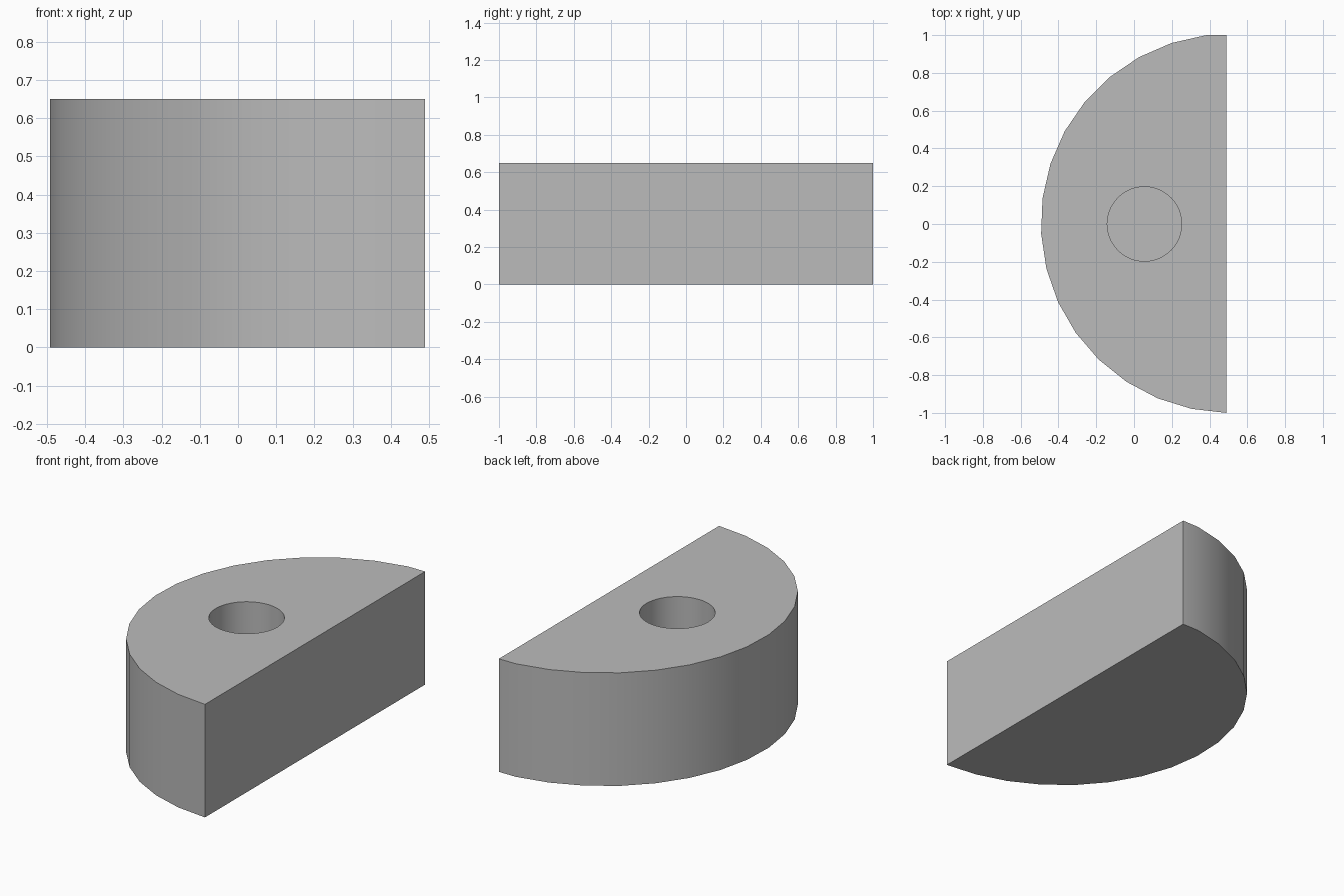
import bpy, bmesh
from math import cos, sin, radians

if "Cube" in bpy.data.objects:
    bpy.data.objects.remove(bpy.data.objects["Cube"], do_unlink=True)

HEIGHT = 0.65
POCKET_DEPTH = 0.4
FLAT_X = 0.49

# Single grey material
grey = bpy.data.materials.new("plain grey")
grey.use_nodes = True
colour = (0.5, 0.5, 0.5, 1)
grey.diffuse_color = colour
grey.node_tree.nodes["Principled BSDF"].inputs["Base Color"].default_value = colour


def prism(name, outline, z0, z1):
    """Extrude a flat outline upward into a closed solid."""
    bm = bmesh.new()
    base = bm.faces.new([bm.verts.new((x, y, z0)) for x, y in outline])
    top = bmesh.ops.extrude_face_region(bm, geom=[base])["geom"]
    bmesh.ops.translate(bm, vec=(0, 0, z1 - z0),
                        verts=[v for v in top if isinstance(v, bmesh.types.BMVert)])
    bmesh.ops.recalc_face_normals(bm, faces=bm.faces)
    mesh = bpy.data.meshes.new(name)
    bm.to_mesh(mesh)
    bm.free()
    obj = bpy.data.objects.new(name, mesh)
    bpy.context.collection.objects.link(obj)
    mesh.materials.append(grey)
    return obj


def arc(cx, cy, radius, start, step, count):
    return [(cx + radius * cos(radians(start + i * step)),
             cy + radius * sin(radians(start + i * step))) for i in range(count)]


# Half-round block: faceted arc closed by a flat side
rim = arc(0.511, 0.004, 1.004, 97.4, 10.72, 17)
rim[-1] = (FLAT_X, -1)
block = prism("half_round_block", [(FLAT_X, 1)] + rim, 0, HEIGHT)

# Blind round pocket sunk into the top
cutter = prism("pocket_cutter", arc(0.055, 0, 0.197, 0, 7.5, 48),
               HEIGHT - POCKET_DEPTH, HEIGHT + 0.1)
cutter.hide_render = True
cut = block.modifiers.new("pocket", 'BOOLEAN')
cut.operation = 'DIFFERENCE'
cut.solver = 'EXACT'
cut.object = cutter

bpy.ops.object.select_all(action='DESELECT')
block.select_set(True)
bpy.context.view_layer.objects.active = block
bpy.ops.object.modifier_apply(modifier=cut.name)
bpy.data.objects.remove(cutter, do_unlink=True)

# Smooth the curved walls, keep the rims crisp
bpy.ops.object.shade_smooth_by_angle(angle=radians(30))
